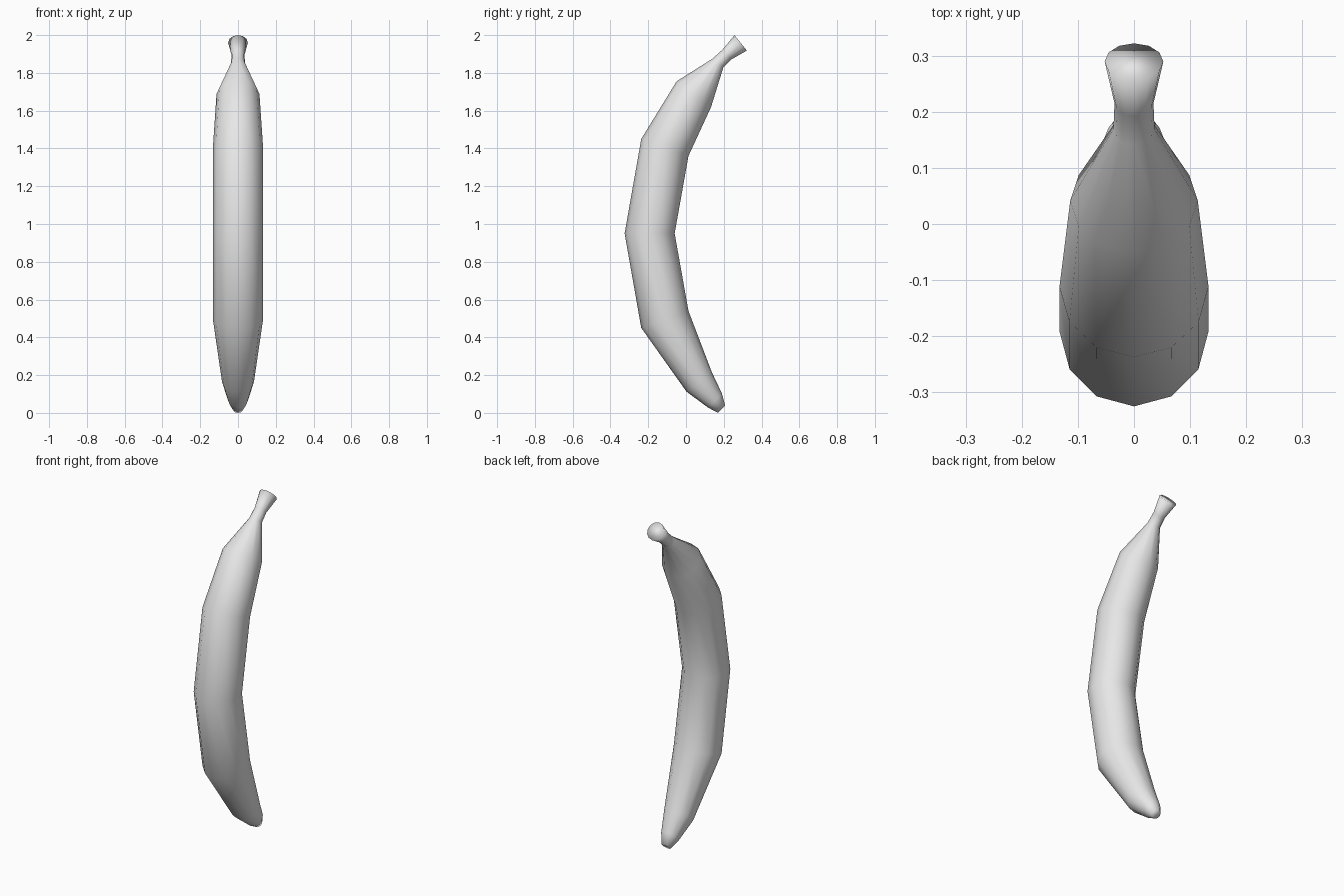
import bpy, bmesh, math
from mathutils import Vector

if "Cube" in bpy.data.objects:
    bpy.data.objects.remove(bpy.data.objects["Cube"])

SIDES = 12
# Cross-sections from tip to stem: outer (y, z) and inner (y, z) edge of each ring
RINGS = [
    (0.170, 0.000, 0.207, 0.040),
    (0.117, 0.028, 0.190, 0.103),
    (0.003, 0.112, 0.137, 0.215),
    (-0.237, 0.450, 0.013, 0.540),
    (-0.325, 0.950, -0.060, 0.950),
    (-0.237, 1.450, 0.013, 1.360),
    (-0.050, 1.755, 0.133, 1.620),
    (0.140, 1.875, 0.198, 1.830),
    (0.192, 1.922, 0.238, 1.870),
    (0.257, 2.000, 0.322, 1.918),
]

# Banana: skin the curved body, neck and stem in one mesh
bm = bmesh.new()
loops = []
for y0, z0, y1, z1 in RINGS:
    outer, inner = Vector((0, y0, z0)), Vector((0, y1, z1))
    centre, half = (outer + inner) / 2, (inner - outer) / 2
    across = Vector((half.length, 0, 0))
    loops.append([bm.verts.new(centre + half * math.cos(a) + across * math.sin(a))
                  for a in (2 * math.pi * i / SIDES for i in range(SIDES))])
for a, b in zip(loops, loops[1:]):
    for i in range(SIDES):
        j = (i + 1) % SIDES
        bm.faces.new((a[i], a[j], b[j], b[i]))
# Tip and stem caps
bm.faces.new(loops[0])
bm.faces.new(loops[-1])
bmesh.ops.recalc_face_normals(bm, faces=bm.faces)
for f in bm.faces:
    f.smooth = True

mesh = bpy.data.meshes.new("banana")
bm.to_mesh(mesh)
bm.free()
skin = bpy.data.materials.new("light grey skin")
skin.diffuse_color = (0.8, 0.8, 0.8, 1)
skin.use_nodes = True
skin.node_tree.nodes["Principled BSDF"].inputs["Base Color"].default_value = skin.diffuse_color
mesh.materials.append(skin)
banana = bpy.data.objects.new("banana", mesh)
bpy.context.collection.objects.link(banana)
